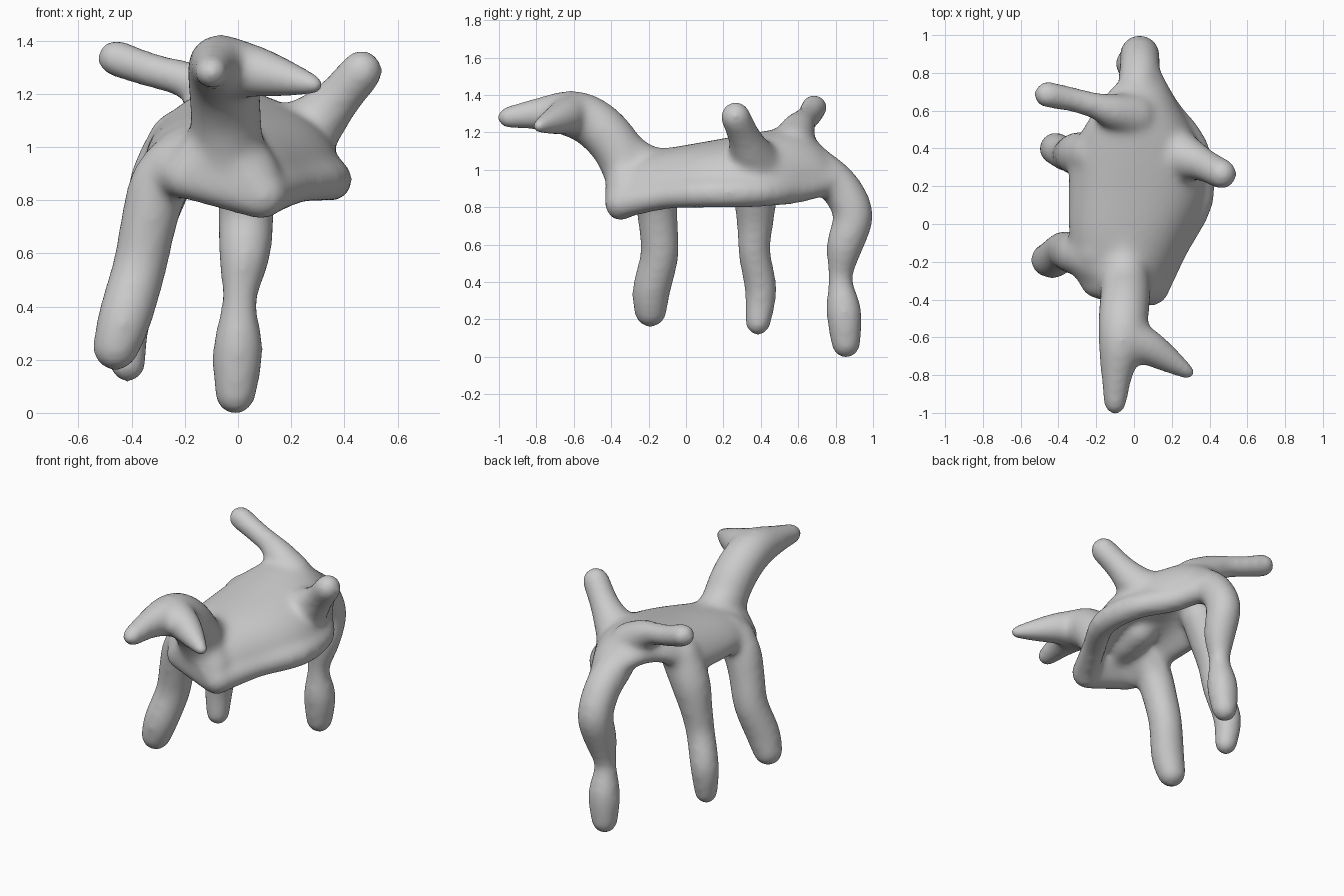
import bpy, bmesh
from mathutils import Vector

if "Cube" in bpy.data.objects:
    bpy.data.objects.remove(bpy.data.objects["Cube"])

# Unit sphere points reused by every hull
tmp = bmesh.new()
bmesh.ops.create_icosphere(tmp, subdivisions=3, radius=1)
UNIT = [v.co.normalized() for v in tmp.verts]
tmp.free()

bm = bmesh.new()


def link(balls):
    """Convex hull around a set of (x, y, z, radius) balls."""
    verts = [bm.verts.new(Vector(b[:3]) + u * b[3]) for b in balls for u in UNIT]
    bmesh.ops.convex_hull(bm, input=verts)
    loose = [v for v in verts if v.is_valid and not v.link_faces]
    bmesh.ops.delete(bm, geom=loose, context="VERTS")


def limb(points, steps=3):
    """Smooth tapered limb through (x, y, z, radius) points."""
    pts = [Vector(p) for p in points]
    pts = [pts[0]] + pts + [pts[-1]]
    path = []
    for a, b, c, d in zip(pts, pts[1:], pts[2:], pts[3:]):
        for i in range(steps):
            t = i / steps
            path.append(0.5 * (2*b + (c-a)*t + (2*a-5*b+4*c-d)*t*t + (3*b-a-3*c+d)*t**3))
    path.append(pts[-1])
    for a, b in zip(path, path[1:]):
        link([a, b])


# Neck, head, muzzle and side horn
limb([(-.04, -.3, .97, .135), (-.045, -.37, 1.12, .135), (-.055, -.48, 1.24, .135), (-.065, -.61, 1.3, .126),
      (-.09, -.78, 1.3, .088), (-.1, -.95, 1.28, .062)])
limb([(-.05, -.6, 1.3, .12), (.06, -.645, 1.285, .1), (.17, -.71, 1.26, .075), (.285, -.785, 1.235, .042)])
# Blend from back into neck
limb([(-.04, .0, 1.02, .11), (-.05, -.16, 1.0, .12), (-.05, -.28, 1.04, .13), (-.05, -.37, 1.12, .13)])
# Two raised arms
limb([(0, .57, 1.13, .12), (-.11, .595, 1.21, .095), (-.2, .625, 1.255, .072),
      (-.33, .66, 1.29, .068), (-.46, .685, 1.335, .073)])
limb([(.22, .37, 1.03, .14), (.3, .34, 1.1, .11), (.375, .31, 1.18, .088), (.465, .265, 1.285, .083)])
# Three legs
limb([(-.2, -.15, .97, .11), (-.29, -.16, .87, .115), (-.335, -.15, .72, .108), (-.37, -.14, .55, .104),
      (-.425, -.185, .36, .104), (-.46, -.19, .245, .09)])
limb([(-.22, .37, 1.02, .12), (-.29, .37, .87, .12), (-.33, .37, .72, .1), (-.36, .365, .56, .088),
      (-.415, .4, .36, .088), (-.415, .385, .18, .07)])
limb([(.02, .7, 1.01, .11), (.03, .82, .91, .11), (.03, .895, .76, .108), (.025, .85, .6, .1),
      (.005, .825, .42, .066), (0, .845, .24, .097), (-.01, .855, .07, .08)])
# Chest wall
link([(-.2, -.31, .89, .085), (.09, -.35, .81, .085), (.06, -.32, .9, .1), (-.05, -.31, 1.03, .12)])
link([(-.2, -.31, .88, .08), (-.26, -.18, .93, .1), (-.05, -.28, 1.0, .11)])
# Right flank rim
limb([(.1, -.35, .82, .085), (.22, -.12, .86, .075), (.345, .13, .875, .08), (.32, .4, .88, .08),
      (.17, .6, .9, .08), (.08, .76, .95, .08)])

mesh = bpy.data.meshes.new("creature_body")
bm.to_mesh(mesh)
bm.free()
body = bpy.data.objects.new("creature_body", mesh)
bpy.context.collection.objects.link(body)

# Arched back: cross-sections from front to rear, thickened into a hollow shell
sections = [
    (-.36, [(-.23, .9), (-.16, .96), (-.05, .99), (.06, .95), (.11, .82)]),
    (-.1, [(-.34, .9), (-.24, 1.04), (-.06, 1.06), (.13, 1.03), (.25, .84)]),
    (.15, [(-.33, .9), (-.23, 1.08), (0, 1.1), (.28, 1.06), (.39, .84)]),
    (.4, [(-.33, .92), (-.22, 1.12), (0, 1.16), (.26, 1.09), (.35, .85)]),
    (.6, [(-.19, 1.1), (-.1, 1.19), (.02, 1.18), (.15, 1.1), (.2, .88)]),
    (.78, [(-.05, .97), (0, .99), (.04, .99), (.08, .97), (.1, .92)]),
]
verts = [(x, y, z) for y, row in sections for x, z in row]
faces = [(i*5+j, i*5+j+1, i*5+j+6, i*5+j+5) for i in range(5) for j in range(4)]
shell_mesh = bpy.data.meshes.new("back_shell")
shell_mesh.from_pydata(verts, [], faces)
shell = bpy.data.objects.new("back_shell", shell_mesh)
bpy.context.collection.objects.link(shell)
sol = shell.modifiers.new("thick", "SOLIDIFY")
sol.thickness = .14
sol.offset = 0
sub = shell.modifiers.new("round", "SUBSURF")
sub.levels = sub.render_levels = 3
bpy.context.view_layer.objects.active = shell
shell.select_set(True)
for name in ("thick", "round"):
    bpy.ops.object.modifier_apply(modifier=name)

# Fuse everything into one soft skin
body.select_set(True)
bpy.context.view_layer.objects.active = body
bpy.ops.object.join()
rem = body.modifiers.new("fuse", "REMESH")
rem.mode = "VOXEL"
rem.voxel_size = .016
rem.use_smooth_shade = True
sm = body.modifiers.new("soften", "SMOOTH")
sm.factor = .5
sm.iterations = 32
for name in ("fuse", "soften"):
    bpy.ops.object.modifier_apply(modifier=name)
bpy.ops.object.shade_smooth()
